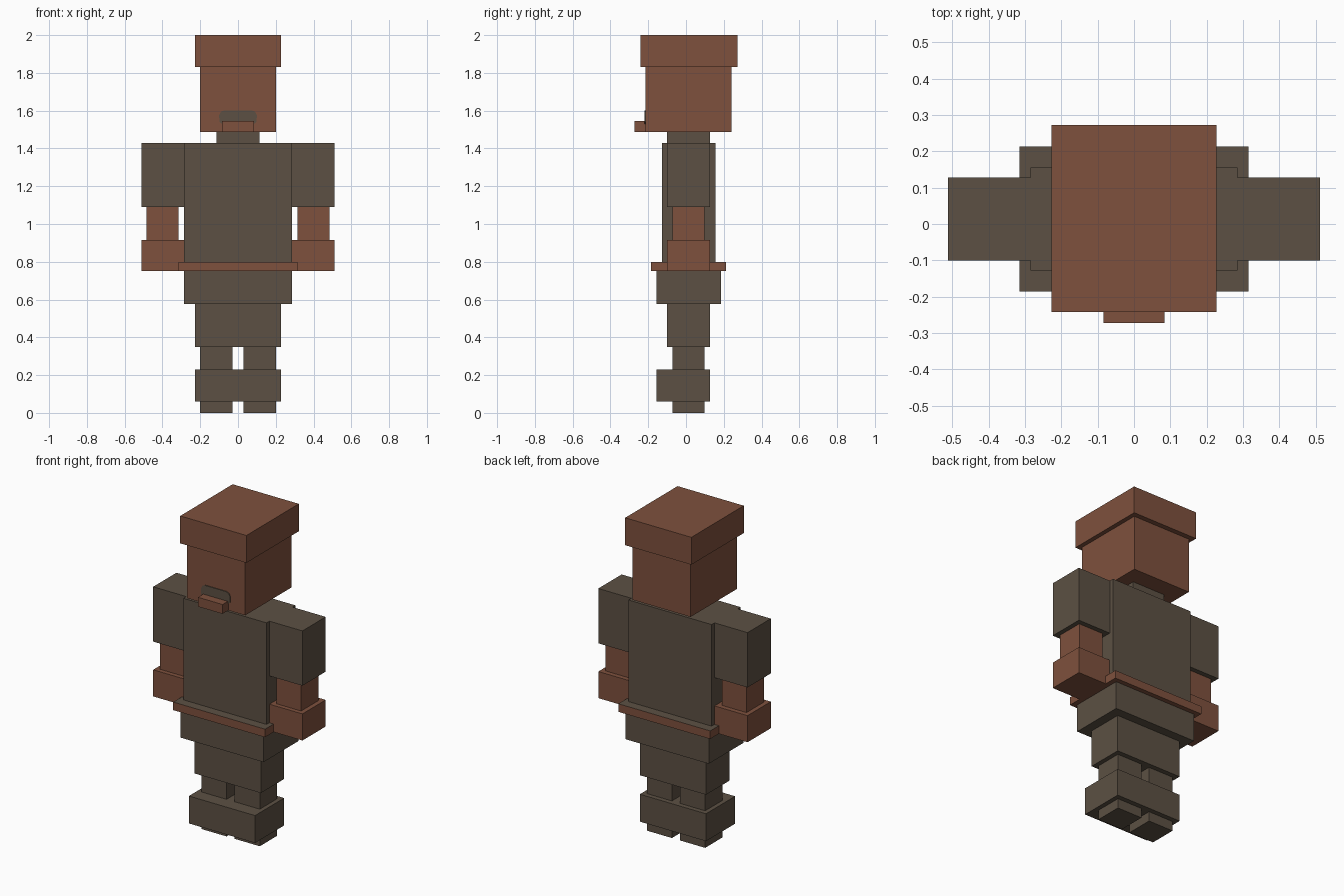
import bpy
import bmesh

old = bpy.data.objects.get("Cube")
if old:
    bpy.data.objects.remove(old, do_unlink=True)


def material(name, rgb):
    mat = bpy.data.materials.new(name)
    mat.use_nodes = True
    color = (*rgb, 1.0)
    mat.diffuse_color = color
    mat.node_tree.nodes["Principled BSDF"].inputs["Base Color"].default_value = color
    return mat


RED = material("reddish_brown", (0.209, 0.082, 0.047))
DARK = material("dark_taupe", (0.107, 0.081, 0.057))


def finish(name, bm, *mats):
    bmesh.ops.recalc_face_normals(bm, faces=bm.faces)
    mesh = bpy.data.meshes.new(name)
    bm.to_mesh(mesh)
    bm.free()
    for mat in mats:
        mesh.materials.append(mat)
    obj = bpy.data.objects.new(name, mesh)
    bpy.context.collection.objects.link(obj)
    return obj


def box(name, xs, ys, zs, mat, top=None):
    """Box spanning three ranges, with an optional other colour on top."""
    bm = bmesh.new()
    bmesh.ops.create_cube(bm, size=1)
    for v in bm.verts:
        v.co = [r[0] if c < 0 else r[1] for c, r in zip(v.co, (xs, ys, zs))]
    bm.normal_update()
    if top:
        for f in bm.faces:
            f.material_index = int(f.normal.z > 0.5)
    return finish(name, bm, mat, *([top] if top else []))


def centred(name, half, ys, zs, mat, top=None):
    return box(name, (-half, half), ys, zs, mat, top)


def pair(name, xs, ys, zs, mat):
    box("left_" + name, xs, ys, zs, mat)
    box("right_" + name, (-xs[1], -xs[0]), ys, zs, mat)


# Shared depths
THIN = (-0.072, 0.098)
MID = (-0.1, 0.128)

# Head
centred("hat", 0.227, (-0.242, 0.272), (1.83, 2.0), RED)
centred("head", 0.2, (-0.215, 0.241), (1.487, 1.83), RED)
centred("nose", 0.084, (-0.272, -0.215), (1.487, 1.545), RED)
centred("neck", 0.113, MID, (1.43, 1.487), DARK)

# Moustache: thin arched plate over the nose
half_outline = [(0.084, 1.545), (0.084, 1.53), (0.098, 1.54),
                (0.1, 1.575), (0.09, 1.595), (0.07, 1.602)]
outline = half_outline + [(-x, z) for x, z in reversed(half_outline)]
bm = bmesh.new()
face = bm.faces.new([bm.verts.new((x, -0.22, z)) for x, z in outline])
ext = bmesh.ops.extrude_face_region(bm, geom=[face])
for v in ext["geom"]:
    if isinstance(v, bmesh.types.BMVert):
        v.co.y = -0.214
finish("moustache", bm, DARK)

# Body
centred("torso", 0.285, (-0.128, 0.156), (0.8, 1.43), DARK)
centred("belt", 0.315, (-0.185, 0.213), (0.75, 0.8), RED, top=DARK)
centred("tunic_skirt", 0.285, (-0.157, 0.184), (0.577, 0.75), DARK)

# Arms
pair("sleeve", (0.285, 0.512), MID, (1.09, 1.43), DARK)
pair("forearm", (0.315, 0.484), THIN, (0.915, 1.09), RED)
pair("glove", (0.286, 0.512), MID, (0.75, 0.915), RED)

# Legs
centred("trousers", 0.227, MID, (0.348, 0.577), DARK)
pair("shin", (0.028, 0.2), THIN, (0.0, 0.348), DARK)
centred("boots", 0.227, (-0.157, 0.128), (0.06, 0.23), DARK)
